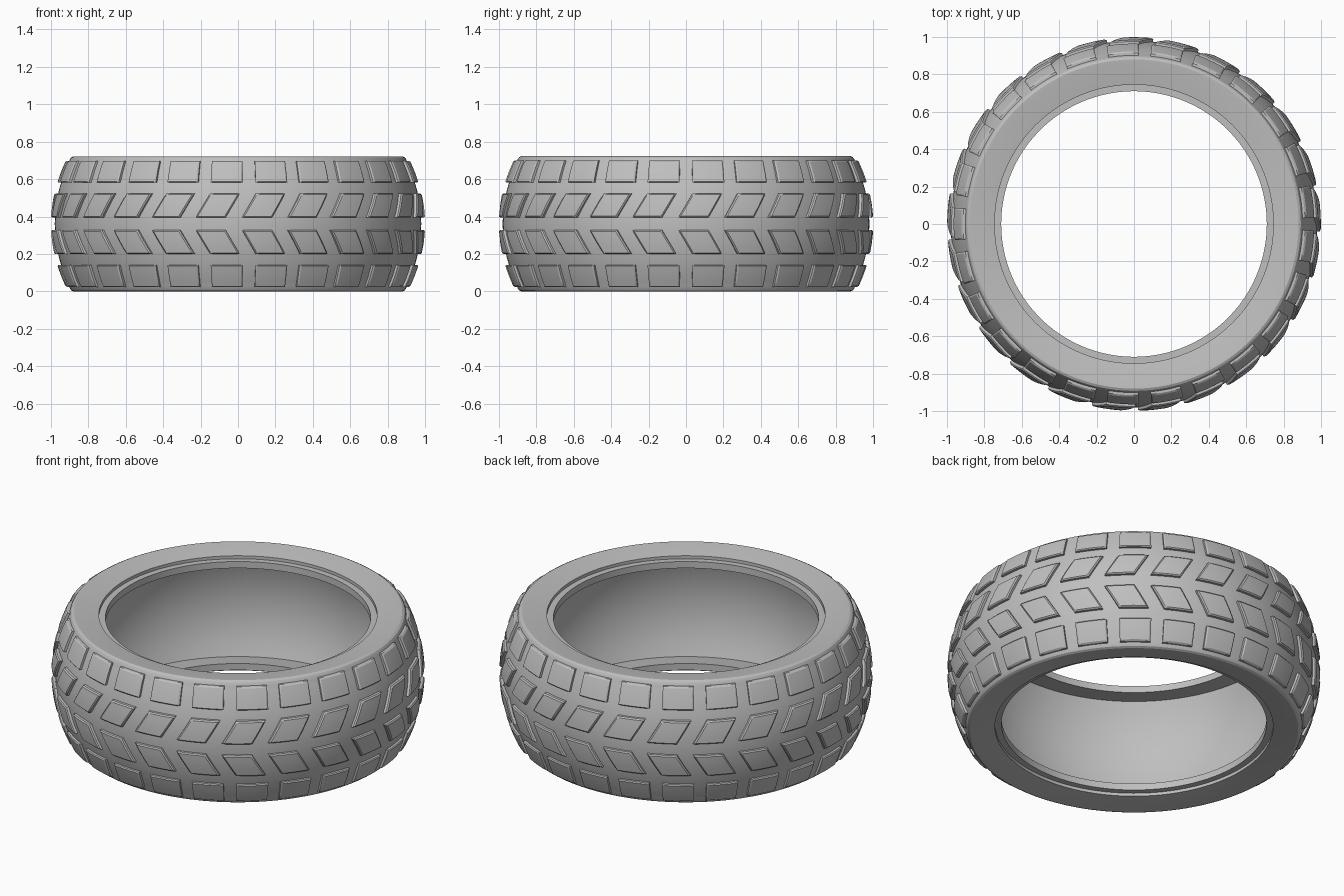
import bpy, bmesh
from math import cos, sin, radians, tau
from mathutils import Vector

if "Cube" in bpy.data.objects:
    bpy.data.objects.remove(bpy.data.objects["Cube"])

HEIGHT = 0.722
MID = HEIGHT / 2
COUNT = 25
STEP = 360 / COUNT
WALL = 0.075

rubber = bpy.data.materials.new("grey_rubber")
rubber.use_nodes = True
grey = (0.52, 0.52, 0.52, 1)
rubber.diffuse_color = grey
rubber.node_tree.nodes["Principled BSDF"].inputs["Base Color"].default_value = grey


def crown(d):
    """Radius of the crowned tread surface at distance d from the middle."""
    return 0.98 - 0.7 * d ** 2


def finish(name, bm):
    bmesh.ops.remove_doubles(bm, verts=bm.verts, dist=0.0002)
    bmesh.ops.recalc_face_normals(bm, faces=bm.faces)
    mesh = bpy.data.meshes.new(name)
    bm.to_mesh(mesh)
    bm.free()
    obj = bpy.data.objects.new(name, mesh)
    bpy.context.collection.objects.link(obj)
    mesh.materials.append(rubber)
    bpy.ops.object.select_all(action='DESELECT')
    obj.select_set(True)
    bpy.context.view_layer.objects.active = obj
    bpy.ops.object.shade_smooth_by_angle(angle=radians(28))


# Carcass: half a closed section (radius, height above the middle), mirrored and revolved
outside = [(crown(d), d) for d in (0, 0.06, 0.12, 0.18, 0.23, 0.28, 0.31, 0.33)]
shoulder = [(0.899, 0.345), (0.892, 0.355), (0.88, MID), (0.86, 0.359)]
bead = [(0.745, 0.339), (0.745, 0.321), (0.71, 0.321), (0.71, 0.282)]
cavity = [(crown(d) - WALL, d) for d in (0.302, 0.25, 0.2, 0.15, 0.1, 0.05, 0)]
upper = outside + shoulder + bead + cavity
section = upper + [(r, -d) for r, d in reversed(upper[1:-1])]

bm = bmesh.new()
ring = [bm.verts.new((r, 0, MID + d)) for r, d in section]
edges = [bm.edges.new((a, b)) for a, b in zip(ring, ring[1:] + ring[:1])]
bmesh.ops.spin(bm, geom=ring + edges, axis=(0, 0, 1), cent=(0, 0, 0),
               angle=tau, steps=150)
finish("tyre_carcass", bm)


def spread(count):
    """Parameters from -1 to 1 with doubled ends and a narrow chamfer strip."""
    inner = [-0.9 + 1.8 * i / count for i in range(count + 1)]
    return [-1, -1] + inner + [1, 1]


def tread_row(name, low, high, width, slant, phase):
    """Ring of raised blocks that follow the crown; angles in degrees."""
    bm = bmesh.new()
    us, vs = spread(6), spread(4)
    levels = (-0.02, 0.014, 0.02)
    for k in range(COUNT):
        centre = 180 + phase + k * STEP
        grid = []
        for j, v in enumerate(vs):
            d = (low + high) / 2 + v * (high - low) / 2
            line = []
            for i, u in enumerate(us):
                depth = min(i, j, len(us) - 1 - i, len(vs) - 1 - j, 2)
                r = crown(d) + levels[depth]
                a = radians(centre + u * width / 2 + v * slant)
                line.append(bm.verts.new(Vector((r * cos(a), r * sin(a), MID + d))))
            grid.append(line)
        for p, q in zip(grid, grid[1:]):
            for i in range(len(us) - 1):
                bm.faces.new((p[i], p[i + 1], q[i + 1], q[i]))
    finish(name, bm)


# Tread: square shoulder blocks and slanted centre blocks, mirrored about the middle
for side, sign in (("upper", 1), ("lower", -1)):
    def span(a, b):
        return sorted((sign * a, sign * b))
    tread_row(side + "_shoulder_blocks", *span(0.22, 0.337), 10.3, 0, 0)
    tread_row(side + "_centre_blocks", *span(0.034, 0.162), 9.3, 2.2 * sign, -2.7)
